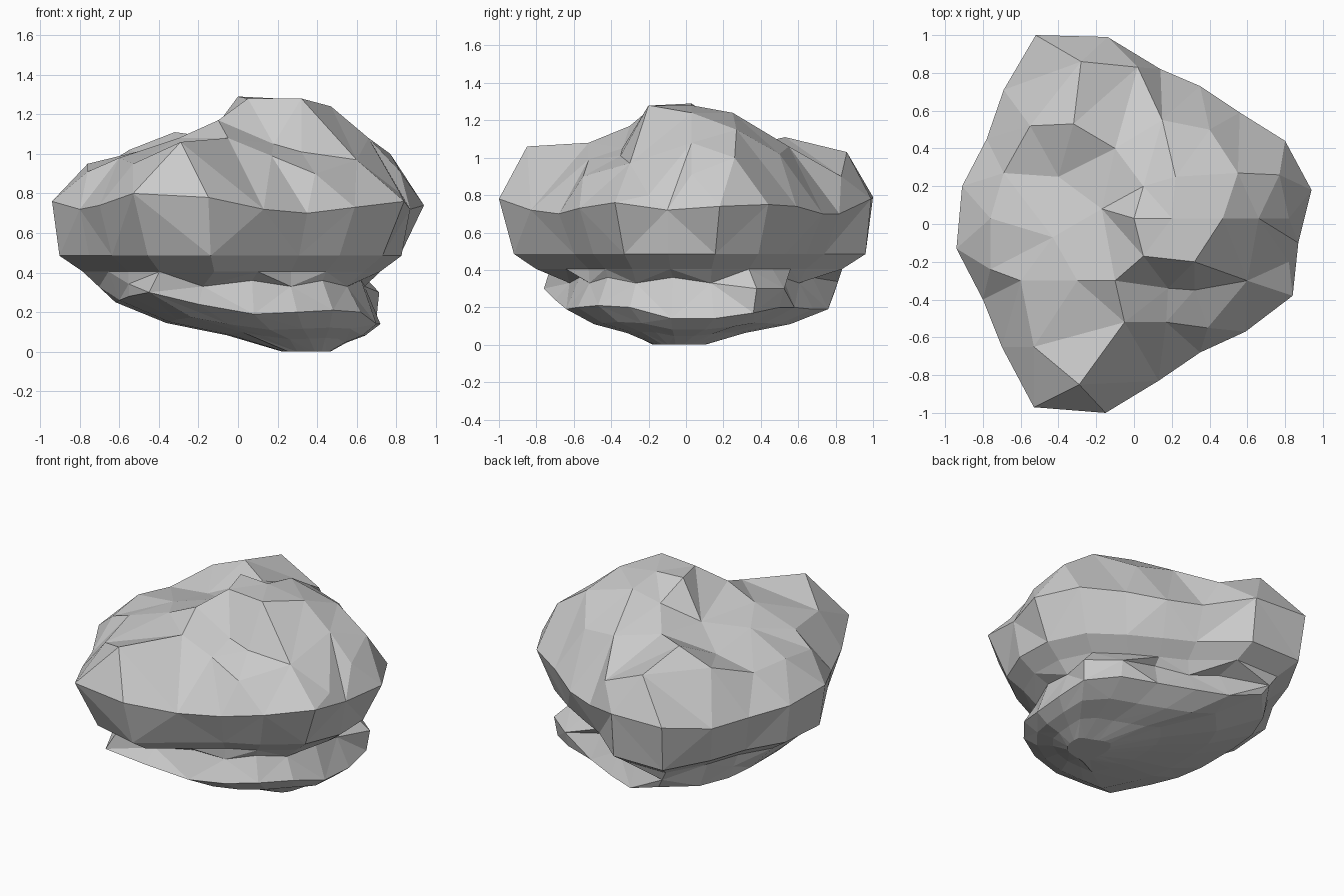
import bpy, bmesh
from mathutils import Vector
from mathutils.geometry import delaunay_2d_cdt

# Widest outline of the rock, counter-clockwise from the right: x, y, z
RIM = [(.94, .18, .74), (.80, .44, .75), (.56, .59, .74), (.35, .73, .70), (.14, .82, .70),
       (-.14, .99, .78), (-.52, 1.0, .79), (-.69, .71, .72), (-.78, .45, .72), (-.91, .20, .74),
       (-.94, -.13, .76), (-.80, -.40, .72), (-.70, -.65, .74), (-.53, -.97, .80), (-.15, -1.0, .78),
       (.13, -.83, .72), (.35, -.68, .70), (.59, -.57, .73), (.84, -.38, .76), (.87, -.10, .72)]

# How far the belly draws in below each rim point
BELLY = [.87, .88, .90, .88, .90, .97, .96, .95, .95, .965,
         .96, .94, .91, .86, .92, .89, .88, .87, .87, .95]

# Outline of the lower lobe, below the groove
LOBE = [(.72, .15, .14), (.70, .36, .17), (.52, .50, .20), (.30, .58, .20), (.08, .68, .19),
        (-.12, .76, .19), (-.35, .79, .27), (-.52, .60, .25), (-.60, .40, .25), (-.62, .20, .25),
        (-.62, -.10, .25), (-.60, -.30, .26), (-.55, -.50, .28), (-.45, -.76, .30), (-.20, -.70, .24),
        (.08, -.64, .19), (.30, -.58, .20), (.48, -.47, .21), (.62, -.30, .20), (.70, -.08, .14)]

# Summit, ridges and hollows of the top
PEAKS = [(.00, .03, 1.29), (.20, .03, 1.28), (.05, -.17, 1.28), (.32, -.20, 1.28), (.47, .03, 1.24),
         (.22, .25, 1.24), (.05, .20, 1.17), (.55, .27, 1.15), (.66, .03, 1.08), (.77, .26, 1.00),
         (.82, .03, .91), (.40, .50, 1.02), (.15, .55, 1.06), (.02, .83, .90)]
LEDGES = [(.32, -.35, 1.01), (.18, -.34, 1.05), (-.10, -.30, 1.17), (.17, -.52, .99), (.39, -.55, .90),
          (.60, -.30, .97), (.82, -.20, .80), (-.05, -.52, 1.08), (-.29, -.85, 1.06), (-.53, -.65, .95),
          (-.60, -.30, .98), (-.76, -.24, .91), (-.30, -.30, 1.08), (-.43, -.07, 1.03), (-.17, .08, 1.06),
          (-.76, .03, .95), (-.69, .27, .93), (-.40, .25, .97), (-.55, .52, 1.02), (-.32, .53, 1.11),
          (-.28, .86, 1.03), (-.10, .40, 1.08)]

rim = [Vector(p) for p in RIM]
lobe = [Vector(p) for p in LOBE]
foot = Vector((.41, -.05, 0))
n = len(rim)


def scaled(points, scales, z):
    return [Vector((p.x * s, p.y * s, z)) for p, s in zip(points, scales)]


def toward_foot(t, zs):
    ring = []
    for p in lobe:
        q = p.lerp(foot, t)
        ring.append(Vector((q.x, q.y, p.z * zs)))
    return ring


# Side rings: belly, undercut edge, groove, lower lobe, rounded base
belly = scaled(rim, BELLY, .485)
under = scaled(belly, [.87] * n, .405)
groove = []
for i in range(n):
    if 6 <= i <= 13:
        groove.append(under[i].lerp(lobe[i], .5))
    elif i in (1, 2):
        groove.append(Vector((lobe[i].x * 1.02, lobe[i].y * 1.05, .30)))
    else:
        groove.append(Vector((lobe[i].x * .89, lobe[i].y * .89, .36 if i % 2 else .33)))
rings = [rim, belly, under, groove, lobe,
         toward_foot(.25, .58), toward_foot(.55, .33), toward_foot(.82, 0)]

bm = bmesh.new()
loops = [[bm.verts.new(p) for p in ring] for ring in rings]
for k, (a, b) in enumerate(zip(loops, loops[1:])):
    for i in range(n):
        j = (i + 1) % n
        if (i + k) % 2:
            bm.faces.new((a[i], b[i], b[j]))
            bm.faces.new((a[i], b[j], a[j]))
        else:
            bm.faces.new((a[i], b[i], a[j]))
            bm.faces.new((a[j], b[i], b[j]))
bm.faces.new(list(reversed(loops[-1])))

# Top: triangulated facets between the rim and the ridge points
inner = [Vector(p) for p in PEAKS + LEDGES]
top_verts = loops[0] + [bm.verts.new(p) for p in inner]
flat = [v.co.to_2d() for v in top_verts]
edges = [(i, (i + 1) % n) for i in range(n)]
_, _, faces, origin, _, _ = delaunay_2d_cdt(flat, edges, [], 1, 1e-5)
for f in faces:
    bm.faces.new([top_verts[origin[i][0]] for i in f])

bmesh.ops.recalc_face_normals(bm, faces=bm.faces)
mesh = bpy.data.meshes.new("rock")
bm.to_mesh(mesh)
bm.free()
bpy.context.collection.objects.link(bpy.data.objects.new("rock", mesh))
